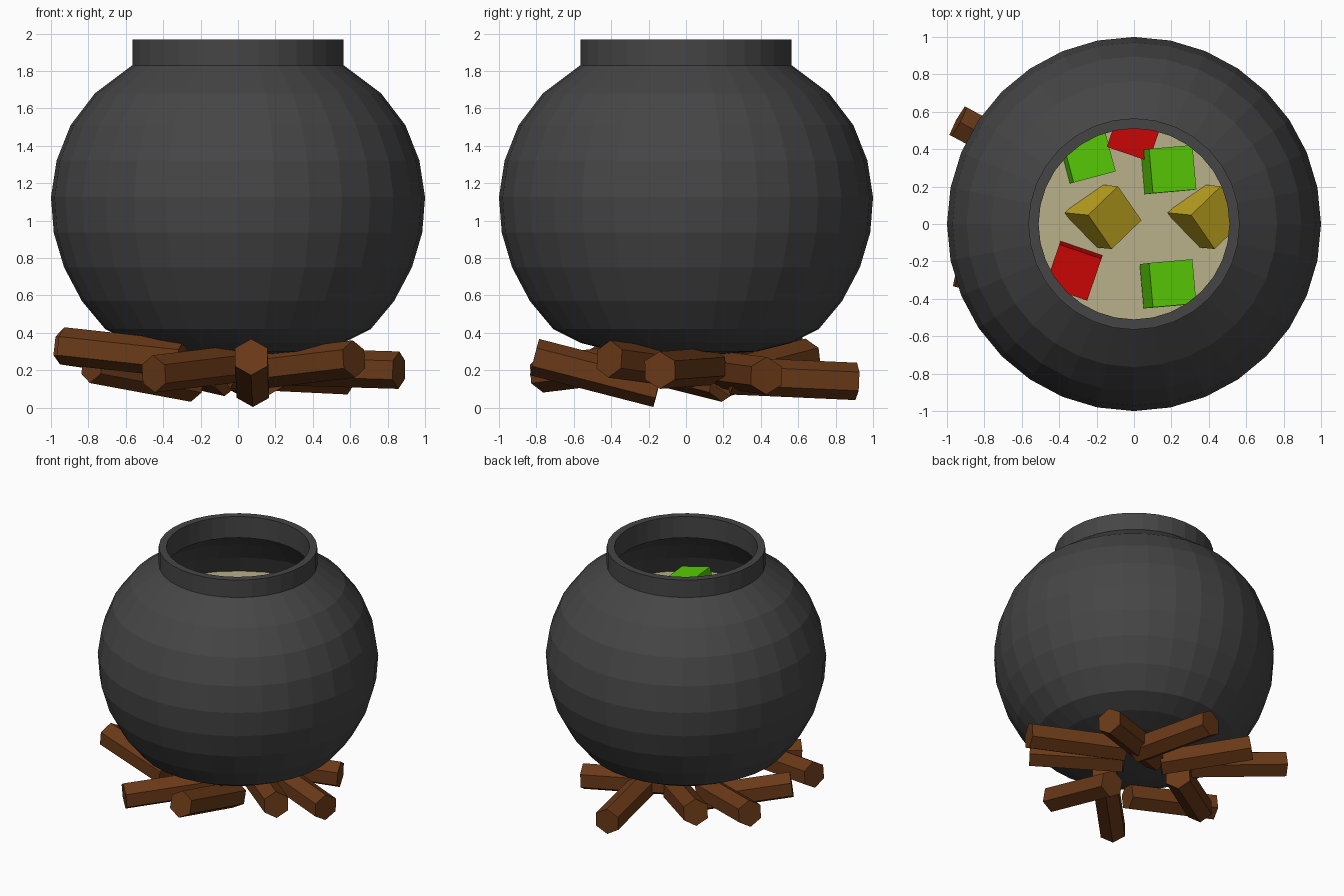
import bpy, bmesh, math
from mathutils import Vector, Matrix

if "Cube" in bpy.data.objects:
    bpy.data.objects.remove(bpy.data.objects["Cube"])


def material(name, r, g, b):
    m = bpy.data.materials.new(name)
    m.diffuse_color = (r, g, b, 1)
    m.use_nodes = True
    m.node_tree.nodes["Principled BSDF"].inputs["Base Color"].default_value = m.diffuse_color
    return m


IRON = material("iron", 0.06, 0.06, 0.06)
WOOD = material("wood", 0.145, 0.042, 0.009)
BROTH = material("broth", 0.48, 0.44, 0.26)
RED = material("red", 0.65, 0.002, 0.002)
GREEN = material("green", 0.1, 0.6, 0.002)
YELLOW = material("yellow", 0.5, 0.36, 0.014)


def finish(name, bm, mat, matrix=None):
    bmesh.ops.recalc_face_normals(bm, faces=bm.faces)
    me = bpy.data.meshes.new(name)
    bm.to_mesh(me)
    bm.free()
    me.materials.append(mat)
    ob = bpy.data.objects.new(name, me)
    if matrix:
        ob.matrix_world = matrix
    bpy.context.collection.objects.link(ob)
    return ob


def lathe(name, profile, mat, segments=32, closed=False):
    bm = bmesh.new()
    vs = [bm.verts.new((r, 0, z)) for r, z in profile]
    pairs = list(zip(vs, vs[1:])) + ([(vs[-1], vs[0])] if closed else [])
    edges = [bm.edges.new(p) for p in pairs]
    bmesh.ops.spin(bm, geom=vs + edges, cent=(0, 0, 0), axis=(0, 0, 1),
                   angle=math.tau, steps=segments)
    bmesh.ops.remove_doubles(bm, verts=bm.verts, dist=0.0005)
    return finish(name, bm, mat)


def log(name, a, b, radius=0.1):
    a, b = Vector(a), Vector(b)
    d = b - a
    bm = bmesh.new()
    bmesh.ops.create_cone(bm, cap_ends=True, segments=6, radius1=radius,
                          radius2=radius, depth=d.length)
    rot = d.to_track_quat('Z', 'Y').to_matrix().to_4x4()
    finish(name, bm, WOOD, Matrix.Translation((a + b) / 2) @ rot)


def chunk(name, centre, u, v, mat, size=0.238):
    # cube oriented by two of its edge directions
    x = Vector(u).normalized()
    z = x.cross(Vector(v)).normalized()
    y = z.cross(x)
    rot = Matrix((x, y, z)).transposed().to_4x4()
    bm = bmesh.new()
    bmesh.ops.create_cube(bm, size=size)
    finish(name, bm, mat, Matrix.Translation(centre) @ rot)


# Pot body: open-topped shell
pot = lathe("pot_body", [(0, 0.285), (0.2, 0.287), (0.38, 0.3), (0.56, 0.345),
                         (0.71, 0.42), (0.835, 0.57), (0.93, 0.75),
                         (0.985, 0.935), (1.0, 1.125), (0.97, 1.32),
                         (0.895, 1.51), (0.765, 1.68), (0.565, 1.83)], IRON)
shell = pot.modifiers.new("wall", 'SOLIDIFY')
shell.thickness = 0.05
shell.offset = -1

# Rim collar
lathe("pot_rim", [(0.565, 1.83), (0.565, 1.967), (0.51, 1.967), (0.51, 1.8)],
      IRON, closed=True)

# Broth surface
bm = bmesh.new()
bmesh.ops.create_circle(bm, cap_ends=True, segments=32, radius=0.91)
finish("broth", bm, BROTH, Matrix.Translation((0, 0, 1.355)))

# Floating vegetables
slant = ((0.16, 0.155, -0.09), (0.128, -0.173, -0.09))
chunk("yellow_chunk_left", (-0.165, 0.04, 1.38), *slant, YELLOW)
chunk("yellow_chunk_right", (0.385, 0.04, 1.38), *slant, YELLOW)
lean = ((0.231, 0.02, -0.04), (0.03, -0.23, 0))
lean = ((0.231, 0.02, -0.05), (-0.03, 0.23, 0))
chunk("green_chunk_back", (0.182, 0.29, 1.42), *lean, GREEN)
chunk("green_chunk_front", (0.182, -0.32, 1.47), *lean, GREEN)
chunk("green_chunk_left", (-0.265, 0.36, 1.31), (0.225, 0.06, -0.05),
      (-0.06, 0.23, 0), GREEN)
tip = ((0.22, -0.075, 0), (0.075, 0.22, 0.03))
chunk("red_chunk_front", (-0.32, -0.245, 1.37), *tip, RED)
chunk("red_chunk_back", (0.01, 0.5, 1.32), *tip, RED)

# Firewood pile: outer end, inner end
logs = [((-0.94, 0.55, 0.33), (-0.33, 0.22, 0.24)),
        ((-0.94, -0.25, 0.33), (-0.3, -0.43, 0.26)),
        ((-0.78, -0.2, 0.23), (-0.24, 0.2, 0.13)),
        ((-0.45, -0.77, 0.18), (0.04, -0.28, 0.24)),
        ((0.07, -0.81, 0.27), (0.08, -0.15, 0.1)),
        ((0.62, -0.41, 0.26), (0.12, 0.03, 0.2)),
        ((0.86, -0.14, 0.2), (0.2, 0.13, 0.22)),
        ((0.59, 0.43, 0.17), (-0.04, 0.2, 0.2)),
        ((0.05, 0.91, 0.14), (0.17, 0.24, 0.17)),
        ((-0.54, 0.65, 0.27), (-0.06, 0.22, 0.16))]
for i, (a, b) in enumerate(logs, 1):
    log(f"firewood_{i:02d}", a, b)
